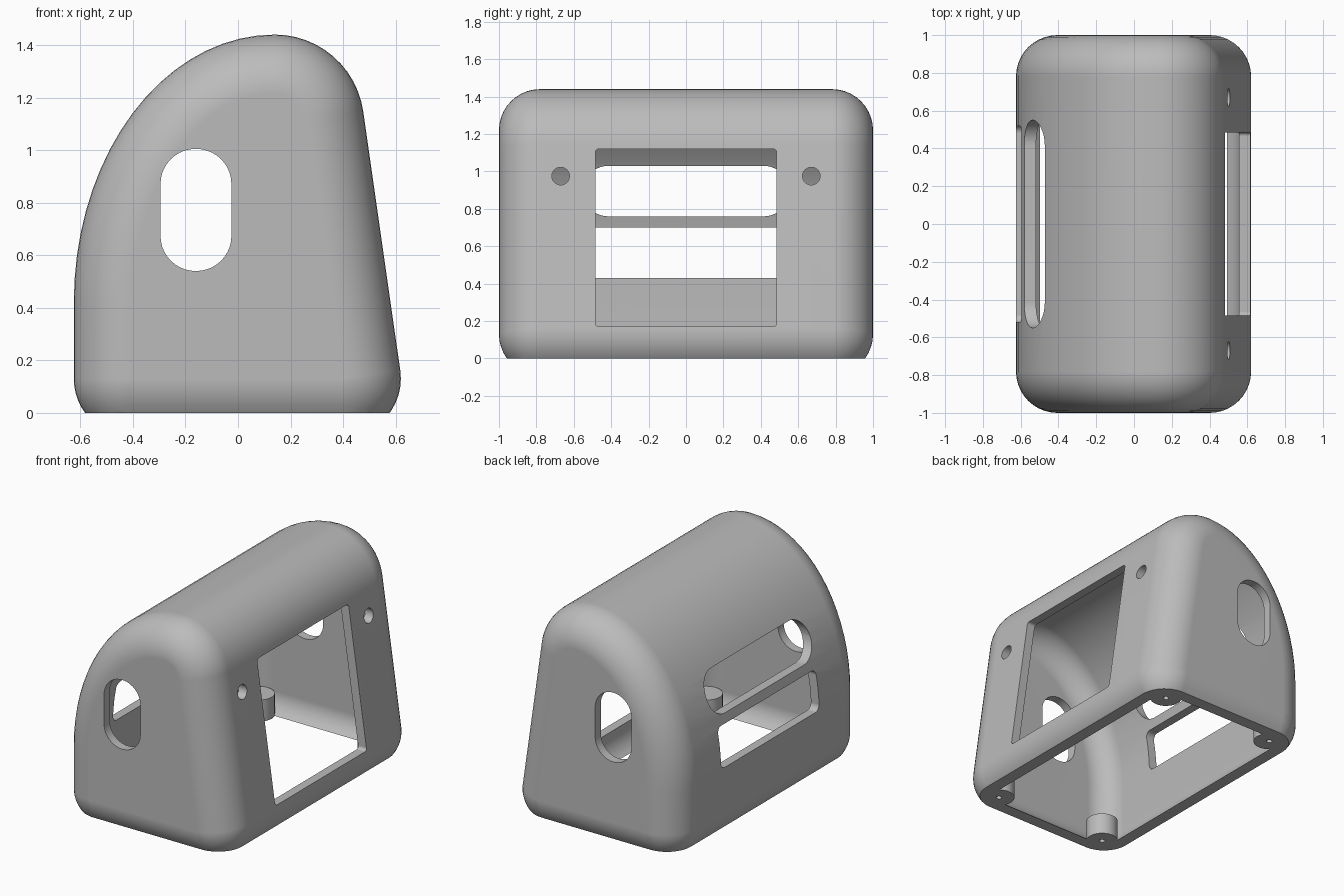
import bpy, bmesh
from math import sin, cos, radians, pi
from mathutils import Vector

if "Cube" in bpy.data.objects:
    bpy.data.objects.remove(bpy.data.objects["Cube"])

ROUND = 0.22      # edge rounding of the case
WALL = 0.06       # wall thickness
CORE_Y = 1 - ROUND

grey = bpy.data.materials.new("plain grey")
grey.use_nodes = True
grey.diffuse_color = (0.5, 0.5, 0.5, 1)
grey.node_tree.nodes["Principled BSDF"].inputs["Base Color"].default_value = (0.5, 0.5, 0.5, 1)


def make_object(name, bm):
    bmesh.ops.recalc_face_normals(bm, faces=bm.faces)
    mesh = bpy.data.meshes.new(name)
    bm.to_mesh(mesh)
    bm.free()
    mesh.materials.append(grey)
    obj = bpy.data.objects.new(name, mesh)
    bpy.context.collection.objects.link(obj)
    return obj


def direction(deg):
    return Vector((cos(radians(deg)), 0, sin(radians(deg))))


def arc(center, radius, start, end, steps):
    """Points of an arc in the xz plane, each with its normal."""
    for i in range(steps + 1):
        n = direction(start + (end - start) * i / steps)
        yield Vector((center[0], 0, center[1])) + n * radius, n


def core_profile():
    """Side profile shrunk by the edge rounding, with outward normals."""
    pts = list(arc((0.40, 0.13), 0, -90, 8.1, 12))
    pts += arc((0.14, 1.10), 0.34 - ROUND, 8.1, 90, 12)
    a, b = 0.765, 1.02
    for i in range(1, 19):
        t = pi / 2 + pi / 2 * i / 18
        n = Vector((cos(t) / a, 0, sin(t) / b)).normalized()
        pts.append((Vector((0.14 + a * cos(t), 0, 0.42 + b * sin(t))) - n * ROUND, n))
    pts += arc((-0.405, 0.13), 0, 180, 270, 12)
    return pts


def rounded_body(name, radius):
    """Loft the profile along y with quarter-round ends."""
    bm = bmesh.new()
    steps = 10
    angles = [-pi / 2 + pi / 2 * i / steps for i in range(steps + 1)]
    stations = [(-CORE_Y + radius * sin(t), radius * cos(t)) for t in angles]
    stations += [(-y, r) for y, r in reversed(stations)]
    rings = [[bm.verts.new(p + n * r + Vector((0, y, 0))) for p, n in core_profile()]
             for y, r in stations]
    for low, high in zip(rings, rings[1:]):
        for i in range(len(low)):
            j = (i + 1) % len(low)
            bm.faces.new((low[i], low[j], high[j], high[i]))
    bm.faces.new(rings[0])
    bm.faces.new(rings[-1])
    bmesh.ops.remove_doubles(bm, verts=bm.verts, dist=0.0005)
    return make_object(name, bm)


def rounded_slot(name, axis, u, v, corner, span):
    """Rounded rectangle prism running along x or y; v is height."""
    bm = bmesh.new()
    ring = []
    corners = ((u[1], v[1], -1, -1), (u[0], v[1], 1, -1), (u[0], v[0], 1, 1), (u[1], v[0], -1, 1))
    for q, (cu, cv, su, sv) in enumerate(corners):
        for i in range(11):
            t = pi / 2 * (q + i / 10)
            pu, pv = cu + su * corner + corner * cos(t), cv + sv * corner + corner * sin(t)
            ring.append(bm.verts.new((span[0], pu, pv) if axis == "x" else (pu, span[0], pv)))
    bmesh.ops.remove_doubles(bm, verts=ring, dist=0.0005)
    face = bm.faces.new([v for v in ring if v.is_valid])
    out = bmesh.ops.extrude_face_region(bm, geom=[face])
    length = span[1] - span[0]
    move = (length, 0, 0) if axis == "x" else (0, length, 0)
    bmesh.ops.translate(bm, vec=move, verts=[g for g in out["geom"] if isinstance(g, bmesh.types.BMVert)])
    return make_object(name, bm)


def cylinder(name, x, y, radius, bottom, top):
    bm = bmesh.new()
    bmesh.ops.create_cone(bm, cap_ends=True, segments=32, radius1=radius, radius2=radius, depth=top - bottom)
    bmesh.ops.translate(bm, vec=(x, y, (top + bottom) / 2), verts=bm.verts)
    return make_object(name, bm)


def boolean(target, other, operation="DIFFERENCE"):
    mod = target.modifiers.new("cut", "BOOLEAN")
    mod.operation, mod.object, mod.solver = operation, other, "EXACT"
    bpy.context.view_layer.objects.active = target
    bpy.ops.object.modifier_apply(modifier=mod.name)
    bpy.data.objects.remove(other)


# hollow shell
case = rounded_body("case_shell", ROUND)
boolean(case, rounded_body("cavity_cutter", ROUND - WALL))

# open underside, trimmed flat
bm = bmesh.new()
bmesh.ops.create_cube(bm, size=4)
bmesh.ops.translate(bm, vec=(0, 0, -2), verts=bm.verts)
boolean(case, make_object("floor_cutter", bm))

# display window, rear slots and end openings
boolean(case, rounded_slot("window_cutter", "x", (-0.485, 0.485), (0.17, 1.12), 0.02, (0.25, 1)))
boolean(case, rounded_slot("upper_slot_cutter", "x", (-0.55, 0.55), (0.76, 1.03), 0.134, (-1, -0.2)))
boolean(case, rounded_slot("lower_slot_cutter", "x", (-0.52, 0.52), (0.43, 0.70), 0.04, (-1, -0.2)))
boolean(case, rounded_slot("end_cutter", "y", (-0.295, -0.025), (0.54, 1.005), 0.134, (-1.5, 1.5)))

# screw holes beside the window
for y in (-0.67, 0.67):
    boolean(case, rounded_slot("screw_cutter", "x", (y - 0.047, y + 0.047), (0.928, 1.022), 0.0465, (0.25, 1)))

# mounting posts with pilot holes in the four bottom corners
posts = []
for x in (-0.43, 0.43):
    for y in (-0.83, 0.83):
        post = cylinder("mounting_post", x, y, 0.1, 0, 0.145)
        boolean(post, cylinder("pilot_cutter", x, y, 0.018, -0.1, 0.12))
        posts.append(post)

# smooth shading with crisp cut edges
for obj in [case] + posts:
    bpy.ops.object.select_all(action="DESELECT")
    obj.select_set(True)
    bpy.context.view_layer.objects.active = obj
    bpy.ops.object.shade_smooth_by_angle(angle=radians(30))
    weighted = obj.modifiers.new("weighted normals", "WEIGHTED_NORMAL")
    weighted.keep_sharp = True
